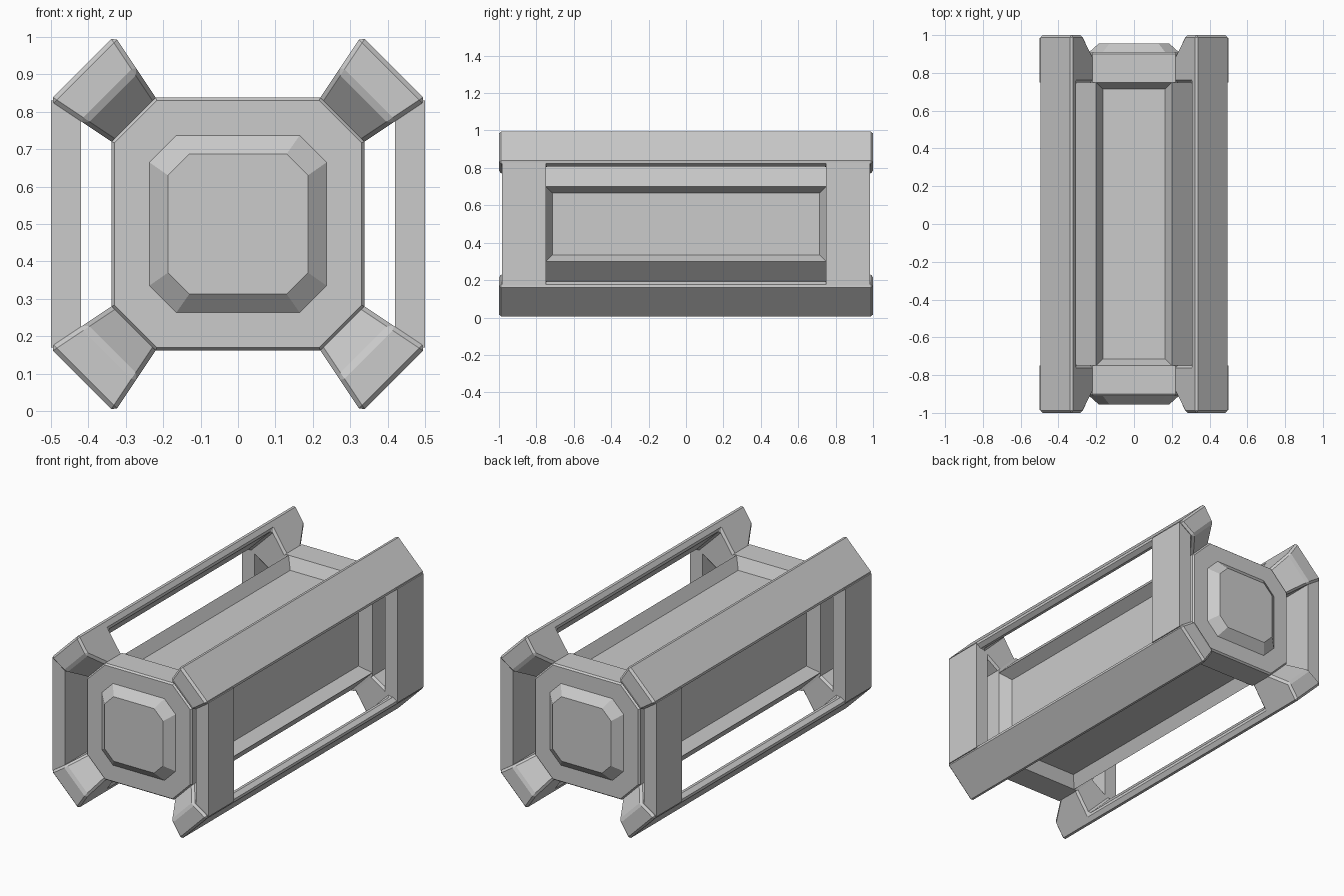
import bpy, bmesh
from mathutils import Vector

if "Cube" in bpy.data.objects:
    bpy.data.objects.remove(bpy.data.objects["Cube"])

GREY = (0.6, 0.6, 0.6, 1)
metal = bpy.data.materials.new("plain grey")
metal.use_nodes = True
metal.diffuse_color = GREY
metal.node_tree.nodes["Principled BSDF"].inputs["Base Color"].default_value = GREY
MID = 0.5  # height of the long axis


def finish(name, bm, bevel=0.0):
    bmesh.ops.recalc_face_normals(bm, faces=bm.faces)
    mesh = bpy.data.meshes.new(name)
    bm.to_mesh(mesh)
    bm.free()
    mesh.materials.append(metal)
    ob = bpy.data.objects.new(name, mesh)
    bpy.context.collection.objects.link(ob)
    if bevel:
        mod = ob.modifiers.new("edge chamfer", 'BEVEL')
        mod.width = bevel
        mod.segments = 1
        mod.limit_method = 'ANGLE'
    return ob


def octagon(bm, y, half, cut):
    pts = [(half, -cut), (half, cut), (cut, half), (-cut, half),
           (-half, cut), (-half, -cut), (-cut, -half), (cut, -half)]
    return [bm.verts.new((x, y, MID + z)) for x, z in pts]


# Octagonal core: raised end panels, collars and a middle with sunken panels
end = [(0.955, 0.187, 0.13), (0.91, 0.237, 0.165), (0.91, 0.33, 0.217),
       (0.9, 0.338, 0.22), (0.75, 0.338, 0.22), (0.749, 0.338, 0.2)]
stations = [(-y, h, c) for y, h, c in end] + end[::-1]
bm = bmesh.new()
rings = [octagon(bm, *s) for s in stations]
panels = []
for k, (a, b) in enumerate(zip(rings, rings[1:])):
    for i in range(8):
        j = (i + 1) % 8
        face = bm.faces.new((a[i], a[j], b[j], b[i]))
        if k == len(end) - 1 and i % 2 == 0:
            panels.append(face)
bm.faces.new(rings[0])
bm.faces.new(rings[-1])
bmesh.ops.recalc_face_normals(bm, faces=bm.faces)
bmesh.ops.inset_individual(bm, faces=panels, thickness=0.05, depth=-0.065)
finish("core", bm)

# Corner beams: bracket outline (distance outwards, y) that widens outwards
half_outline = [(0.73, 0.75), (-0.08, 0.75), (-0.08, 0.882), (0.45, 1), (1, 1)]
outline = half_outline + [(t, -y) for t, y in reversed(half_outline)]
foot, rim = Vector((0.22, 0.338)), Vector((0.33, 0.503))
for sx, side in ((1, "left"), (-1, "right")):
    for sz, level in ((1, "upper"), (-1, "lower")):
        bm = bmesh.new()
        cheeks = []
        for swap in (False, True):
            cheek = []
            for t, y in outline:
                p = foot.lerp(rim, t) if t >= 0 else foot + (rim - foot) * t
                x, z = (p.y, p.x) if swap else (p.x, p.y)
                cheek.append(bm.verts.new((sx * x, y, MID + sz * z)))
            cheeks.append(cheek)
            bm.faces.new(cheek)
        a, b = cheeks
        for i in range(len(a)):
            j = (i + 1) % len(a)
            bm.faces.new((a[i], a[j], b[j], b[i]))
        finish(f"{level}_{side}_beam", bm, 0.012)

# Upright posts joining the beams on both sides
for sx, side in ((1, "left"), (-1, "right")):
    for sy, place in ((1, "back"), (-1, "front")):
        bm = bmesh.new()
        bmesh.ops.create_cube(bm, size=1)
        bmesh.ops.scale(bm, vec=(0.08, 0.235, 0.66), verts=bm.verts)
        bmesh.ops.translate(bm, vec=(sx * 0.46, sy * 0.867, MID), verts=bm.verts)
        finish(f"{place}_{side}_post", bm)
